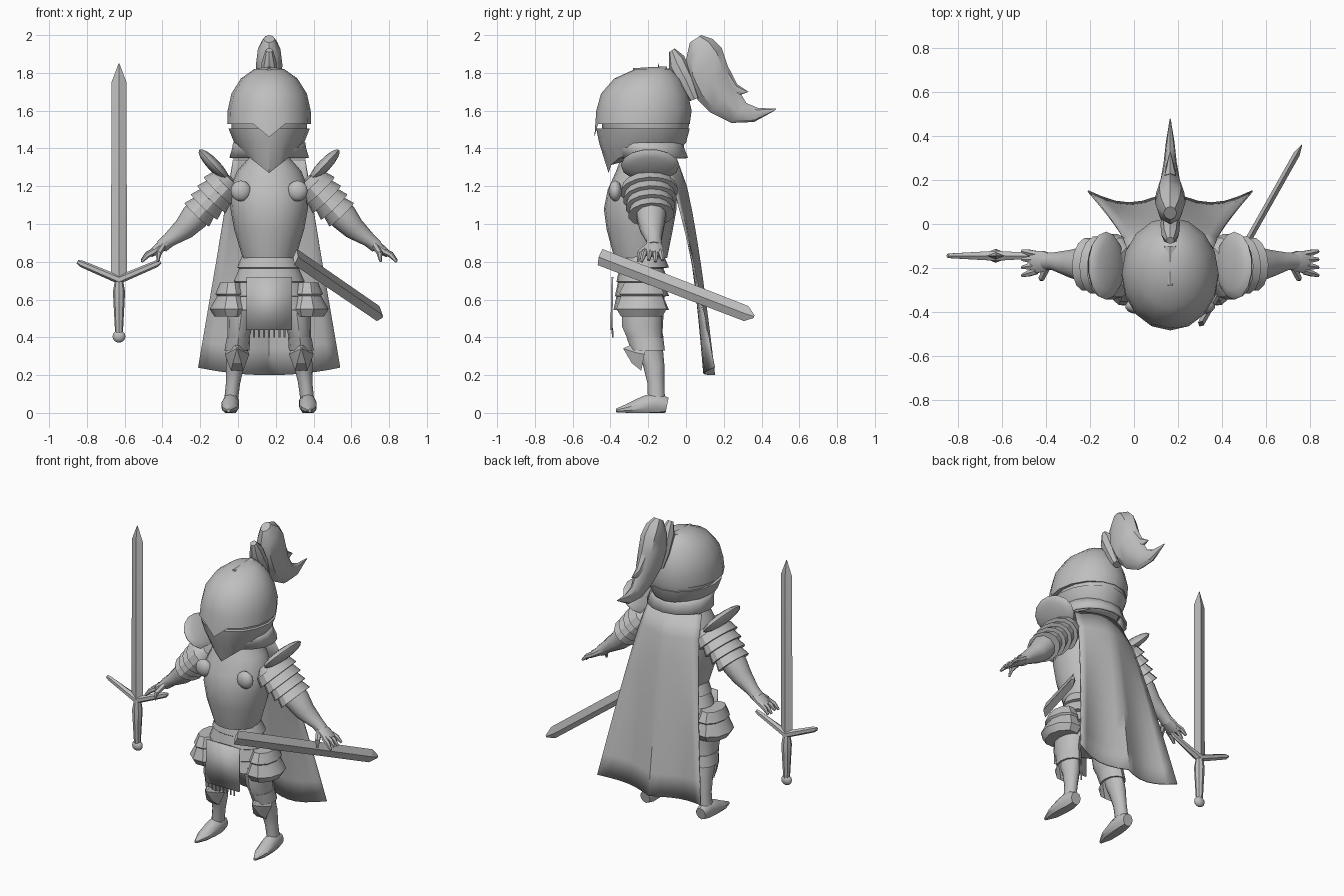
import bpy
import bmesh
from math import sin, cos, pi, radians
from mathutils import Vector, Matrix

default_cube = bpy.data.objects.get("Cube")
if default_cube:
    bpy.data.objects.remove(default_cube, do_unlink=True)

steel = bpy.data.materials.new("plain_grey")
steel.use_nodes = True
GREY = (.52, .52, .52, 1)
steel.diffuse_color = GREY
for node in steel.node_tree.nodes:
    if node.type == 'BSDF_PRINCIPLED':
        node.inputs["Base Color"].default_value = GREY

BODY_X = .165  # the figure stands beside its sword, so its middle is off centre
X, Y, Z = Vector((1, 0, 0)), Vector((0, 1, 0)), Vector((0, 0, 1))


def finish(name, bm, pair=False, thickness=0, angle=38):
    """Turn a bmesh into one object, or into a mirrored left and right pair."""
    for side, prefix in ((1, "left_"), (-1, "right_")) if pair else ((1, ""),):
        part = bm.copy()
        for vert in part.verts:
            vert.co.x = BODY_X + side * vert.co.x
        bmesh.ops.recalc_face_normals(part, faces=part.faces)
        mesh = bpy.data.meshes.new(prefix + name)
        part.to_mesh(mesh)
        part.free()
        mesh.materials.append(steel)
        mesh.shade_smooth()
        mesh.set_sharp_from_angle(angle=radians(angle))
        obj = bpy.data.objects.new(prefix + name, mesh)
        bpy.context.collection.objects.link(obj)
        if thickness:
            solid = obj.modifiers.new("thickness", 'SOLIDIFY')
            solid.thickness = thickness
            solid.offset = 0
    bm.free()


def loft(rings, count=12, caps=True):
    """Skin elliptical rings, each given as centre and two half axes."""
    bm = bmesh.new()
    loops = []
    for centre, a, b in rings:
        turns = [2 * pi * k / count for k in range(count)]
        loops.append([bm.verts.new(Vector(centre) + Vector(a) * cos(t) + Vector(b) * sin(t))
                      for t in turns])
    for low, high in zip(loops, loops[1:]):
        for k in range(count):
            n = (k + 1) % count
            bm.faces.new((low[k], low[n], high[n], high[k]))
    if caps:
        bm.faces.new(loops[0])
        bm.faces.new(loops[-1])
    return bm


def stack(rows, count=16, caps=True, middle=lambda z: 0):
    """Level rings, each row being height, half width, front y and back y."""
    return loft([((middle(z), (front + back) / 2, z), X * half, Y * (back - front) / 2)
                 for z, half, front, back in rows], count, caps)


def tube(points, radii, count=10, ref=Y):
    """Tapered tube along a path; the second radius runs along ref."""
    points = [Vector(p) for p in points]
    rings = []
    for i, point in enumerate(points):
        d = (points[min(i + 1, len(points) - 1)] - points[max(i - 1, 0)]).normalized()
        b = (ref - d * ref.dot(d)).normalized()
        rings.append((point, d.cross(b) * radii[i][0], b * radii[i][1]))
    return loft(rings, count)


def feather(sections, count=8):
    """Upright strand from pairs of upper and lower (y, z) edge points."""
    rings = []
    for upper, lower, half in sections:
        top, low = Vector((0, *upper)), Vector((0, *lower))
        rings.append(((top + low) / 2, (top - low) / 2, X * half))
    return loft(rings, count)


def ball(centre, a, b, c):
    bm = bmesh.new()
    matrix = Matrix((a, b, c)).transposed().to_4x4()
    matrix.translation = centre
    bmesh.ops.create_uvsphere(bm, u_segments=14, v_segments=8, radius=1, matrix=matrix)
    return bm


# Helmet dome, with a nose point on the brow
dome = stack([(1.83, .03, -.2, -.13), (1.82, .08, -.27, -.08), (1.77, .15, -.38, -.03),
              (1.69, .2, -.45, .01), (1.6, .22, -.475, .03), (1.53, .222, -.485, .02)])
nose = min(dome.verts, key=lambda v: (round(v.co.z, 2), v.co.y))
nose.co.z -= .07
finish("helmet_dome", dome)
finish("helmet_core", stack([(1.56, .2, -.45, .02), (1.48, .2, -.44, .01),
                             (1.41, .17, -.4, -.02)]))

# Face guard, drawn down to a pointed chin
guard = stack([(1.505, .215, -.475, .02), (1.43, .185, -.46, 0), (1.38, .14, -.41, -.05)])
for vert in guard.verts:
    if vert.co.z < 1.4 and vert.co.y < -.23:
        vert.co.z -= .11 * max(0, 1 - abs(vert.co.x) / .14)
finish("face_guard", guard)
finish("neck_guard", stack([(1.43, .185, -.39, -.02), (1.4, .19, -.38, -.015),
                            (1.35, .205, -.36, .005)], caps=False), thickness=.012)
finish("crest_ridge", feather([((-.28, 1.825), (-.28, 1.8), .012),
                               ((-.1, 1.835), (-.1, 1.77), .035)]))

# Plume and its holder
finish("plume", feather([((.08, 2), (.02, 1.96), .03), ((.14, 1.98), (0, 1.87), .06),
                         ((.19, 1.93), (.01, 1.76), .07), ((.22, 1.84), (.06, 1.66), .065),
                         ((.26, 1.74), (.13, 1.59), .045), ((.32, 1.64), (.24, 1.535), .03),
                         ((.38, 1.615), (.36, 1.54), .02), ((.48, 1.61), (.47, 1.6), .003)]))
finish("plume_barb", feather([((.23, 1.82), (.18, 1.68), .035), ((.27, 1.74), (.25, 1.67), .02),
                              ((.33, 1.7), (.32, 1.695), .003)]))
finish("plume_holder", feather([((-.06, 1.93), (-.09, 1.91), .02), ((-.01, 1.89), (-.09, 1.82), .04),
                                ((.04, 1.78), (-.03, 1.72), .045), ((.07, 1.67), (.02, 1.65), .03)]))

# Breastplate and banded skirt of plates
finish("breastplate", stack([(1.36, .1, -.34, -.1), (1.28, .17, -.37, -.07), (1.18, .21, -.415, -.05),
                             (1.08, .205, -.435, -.05), (.97, .185, -.42, -.07),
                             (.82, .14, -.38, -.1)], 20))
skirt = []
for k in range(4):
    top, half = .84 - .075 * k, .14 + .018 * k
    skirt += [(top, half, -.345 - .008 * k, -.12), (top - .07, half + .03, -.36 - .008 * k, -.09)]
finish("plate_skirt", stack(skirt, 20), angle=30)
finish("hip_plate", stack([(.69, .06, -.33, -.14), (.63, .085, -.36, -.11), (.62, .075, -.35, -.12),
                           (.55, .115, -.375, -.095), (.51, .09, -.35, -.12)], 10,
                          middle=lambda z: .2), pair=True, angle=30)

# Front cloth with a fringe
cloth = bmesh.new()
corners = [(-.12, -.39, .72), (.12, -.39, .72), (.122, -.395, .44), (-.122, -.395, .44)]
cloth.faces.new([cloth.verts.new(c) for c in corners])
finish("front_cloth", cloth, thickness=.01)
for k in range(7):
    x = (k - 3) * .027
    finish("fringe", tube([(x, -.39, .45), (x, -.388, .4)], [(.005, .005)] * 2, 6))

# Cape, widening and folding towards the hem
cape = bmesh.new()
grid = []
for i in range(9):
    t = i / 8
    line = []
    for j in range(13):
        u = j / 6 - 1
        y = -.05 + .2 * t ** .65 - .08 * (1 - t) * u * u - .055 * t * abs(sin(pi * u))
        line.append(cape.verts.new(((.19 + .185 * t) * u, y, 1.34 - 1.14 * t + .04 * t * u * u)))
    grid.append(line)
for upper, lower in zip(grid, grid[1:]):
    for j in range(len(upper) - 1):
        cape.faces.new((upper[j], upper[j + 1], lower[j + 1], lower[j]))
finish("cape", cape, thickness=.008)


# Shoulders: overlapping bands, raised wing and round boss
def along_arm(t):
    return Vector((.2, -.2, 1.24)).lerp(Vector((.43, -.18, 1)), t)


band_points, band_radii = [along_arm(0)], [(.05, .09)]
for k in range(4):
    start, size = .12 + .17 * k, .095 - .007 * k
    band_points += [along_arm(start), along_arm(start + .165)]
    band_radii += [(size, size * 1.45), (size + .016, size * 1.45 + .016)]
finish("shoulder_bands", tube(band_points, band_radii, 14), pair=True, angle=30)
finish("shoulder_wing", ball((.292, -.19, 1.31), (.08, 0, .085), (0, .155, 0), (-.025, 0, .022)),
       pair=True)
finish("chest_boss", ball((.15, -.375, 1.175), X * .055, Y * .035, Z * .055), pair=True)

# Arms and open hands
finish("forearm", tube([along_arm(.6), along_arm(.85), (.45, -.18, .975), (.53, -.17, .915), (.57, -.17, .88)],
                       [(.07, .08), (.075, .08), (.06, .065), (.038, .042), (.035, .04)]), pair=True)
finish("palm", tube([(.54, -.17, .9), (.58, -.17, .875), (.63, -.175, .84)],
                    [(.03, .035), (.028, .05), (.018, .055)]), pair=True)
for k in range(4):
    base = Vector((.61, -.215 + .026 * k, .855))
    tip = Vector((.675, -.235 + .037 * k, .8 + .008 * (k % 2)))
    finish("finger", tube([base, base.lerp(tip, .55) + Z * .01, tip],
                          [(.017, .016), (.015, .015), (.007, .008)], 6), pair=True)
finish("thumb", tube([(.565, -.2, .88), (.585, -.245, .845), (.59, -.255, .8)],
                     [(.018, .02), (.016, .016), (.006, .007)], 6), pair=True)


# Legs, knee guards and pointed shoes
def leg_x(z):
    return .21 - .12 * z


finish("leg", stack([(.58, .08, -.34, -.12), (.46, .066, -.34, -.13), (.37, .055, -.3, -.125),
                     (.26, .05, -.23, -.115), (.16, .038, -.205, -.115), (.04, .036, -.2, -.11)],
                    12, middle=leg_x), pair=True)
finish("knee_band", stack([(.4, .062, -.315, -.12), (.33, .066, -.29, -.112)], 12,
                          middle=leg_x), pair=True)
finish("knee_guard", loft([((.17, -.22, .31), X * .065, (0, .02, .1)),
                           ((.17, -.27, .32), X * .045, (0, .02, .065)),
                           ((.17, -.33, .34), X * .004, Z * .004)], 6), pair=True, angle=20)
shoe = tube([(.202, -.1, .04), (.202, -.15, .05), (.206, -.22, .04), (.21, -.3, .022), (.215, -.37, .012)],
            [(.04, .035), (.06, .045), (.05, .048), (.03, .04), (.01, .008)], ref=X)
for vert in shoe.verts:
    vert.co.z = max(vert.co.z, 0)
finish("shoe", shoe, pair=True)

# Upright sword beside the right hand
SWORD = Vector((-.795, -.145, 0))
finish("sword_blade", loft([(SWORD + Z * z, X * half, Y * half * .4)
                            for z, half in ((.7, .042), (1.75, .04), (1.85, .002))], 4), angle=10)
finish("sword_guard", tube([SWORD + X * x + Z * z for x, z in
                            ((-.22, .8), (-.2, .79), (0, .705), (.2, .79), (.22, .8))],
                           [(.01, .01), (.018, .013), (.024, .026), (.018, .013), (.01, .01)], 6))
finish("sword_grip", loft([(SWORD + Z * z, X * r, Y * r)
                           for z, r in ((.41, .02), (.56, .028), (.64, .032), (.7, .022))], 8))
finish("sword_pommel", ball(SWORD + Z * .405, X * .035, Y * .025, Z * .033))

# Flat scabbard hanging at the left hip
hilt, point = Vector((.14, -.455, .825)), Vector((.6, .36, .51))
finish("scabbard", tube([hilt, hilt.lerp(point, .95), point],
                        [(.015, .045), (.015, .042), (.002, .008)], 4, Z), angle=10)
